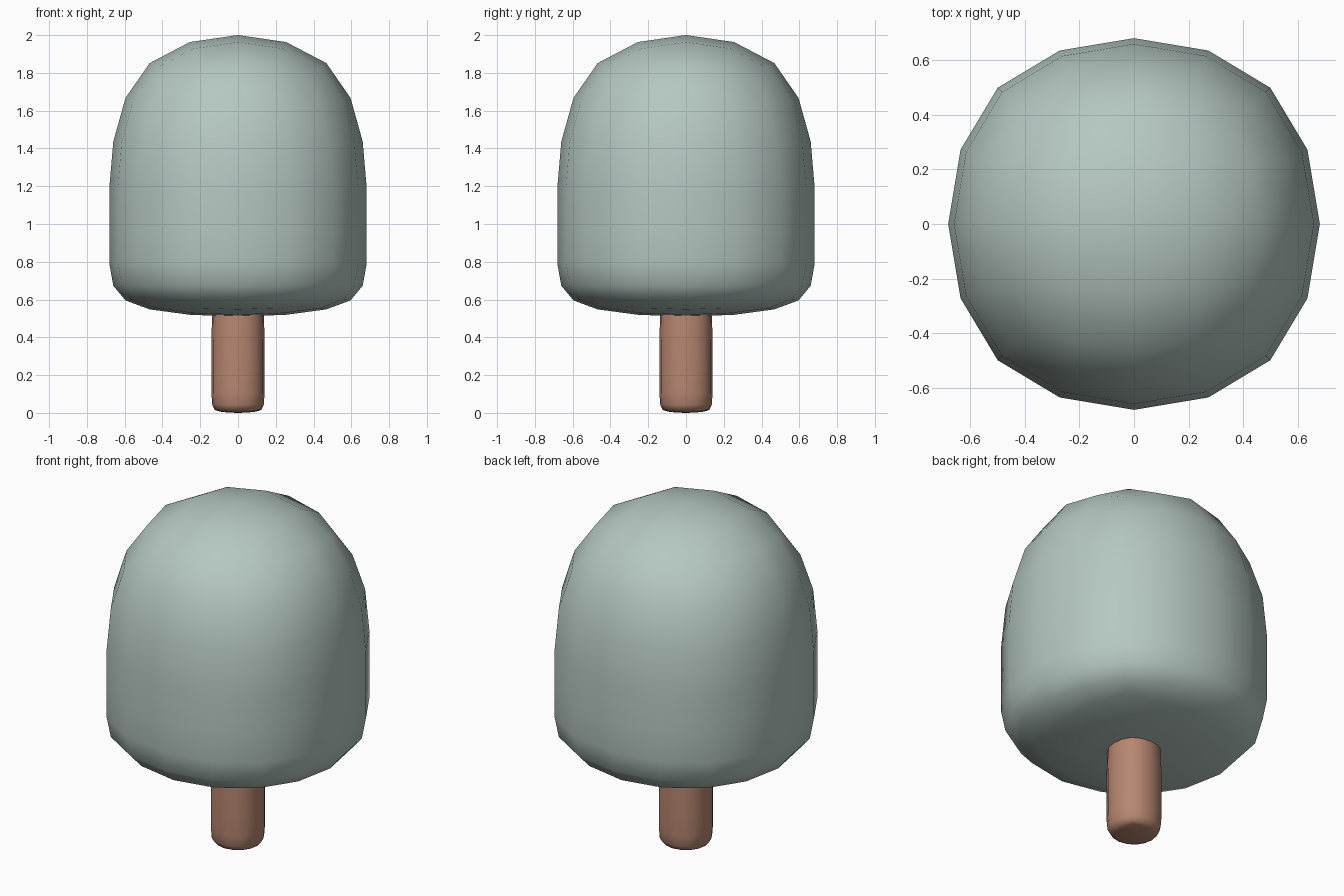
import bpy, bmesh

if "Cube" in bpy.data.objects:
    bpy.data.objects.remove(bpy.data.objects["Cube"])


def material(name, rgb):
    m = bpy.data.materials.new(name)
    m.diffuse_color = (*rgb, 1.0)
    m.use_nodes = True
    m.node_tree.nodes["Principled BSDF"].inputs["Base Color"].default_value = m.diffuse_color
    return m


def soft_box(name, half, levels, mat):
    """Square column with a ring at each height, rounded by subdivision."""
    bm = bmesh.new()
    corners = ((-1, -1), (1, -1), (1, 1), (-1, 1))
    rings = [[bm.verts.new((x * half, y * half, z)) for x, y in corners] for z in levels]
    for lo, hi in zip(rings, rings[1:]):
        for i in range(4):
            j = (i + 1) % 4
            bm.faces.new((lo[i], lo[j], hi[j], hi[i]))
    bm.faces.new(rings[0][::-1])
    bm.faces.new(rings[-1])
    for f in bm.faces:
        f.smooth = True
    mesh = bpy.data.meshes.new(name)
    bm.to_mesh(mesh)
    bm.free()
    mesh.materials.append(mat)
    ob = bpy.data.objects.new(name, mesh)
    bpy.context.collection.objects.link(ob)
    sub = ob.modifiers.new("rounding", 'SUBSURF')
    sub.levels = sub.render_levels = 2
    sub.use_limit_surface = False
    return ob


# Crown: domed top, flattened underside
soft_box("crown", 0.727, (0.49, 0.815, 2.077), material("pale sage", (0.46, 0.57, 0.53)))

# Trunk: round post with a softened foot, running up into the crown
soft_box("trunk", 0.150, (-0.0035, 0.055, 1.1), material("warm brown", (0.47, 0.24, 0.165)))
